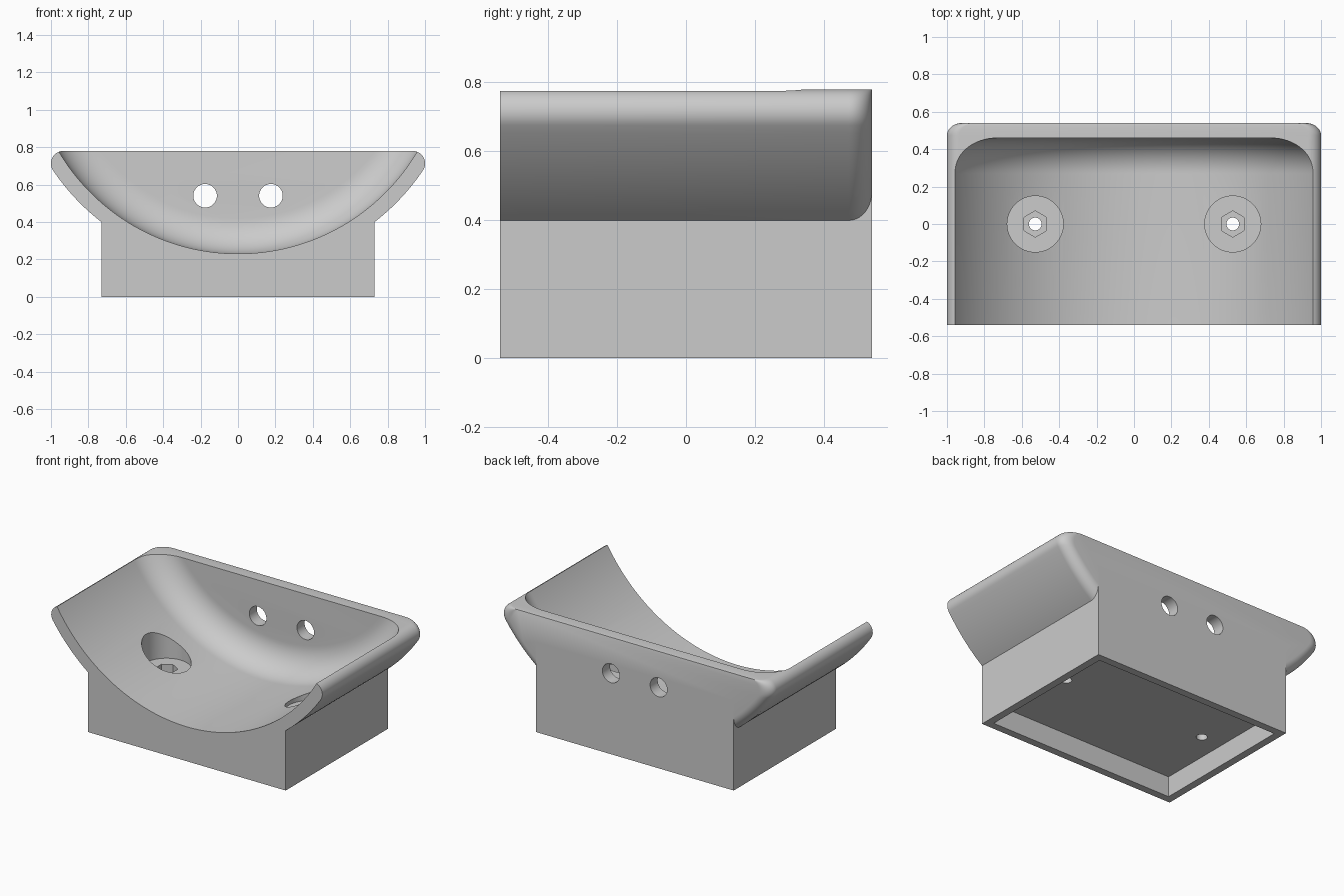
import bpy, bmesh
from math import sin, cos, pi, sqrt, atan2, acos

cube = bpy.data.objects.get("Cube")
if cube:
    bpy.data.objects.remove(cube)

AXIS_Z, TOP = 1.343, 0.78        # cradle arc centre height, rim height
R_OUT, R_IN = 1.193, 1.113       # outer and inner cradle radii
FRONT, BACK, WALL = -0.54, 0.54, 0.08
EDGE, COVE = 0.067, 0.19         # outer edge rounding, inner cove radius

grey = bpy.data.materials.new("light grey")
grey.use_nodes = True
grey.diffuse_color = (0.6, 0.6, 0.6, 1)
grey.node_tree.nodes["Principled BSDF"].inputs["Base Color"].default_value = (0.6, 0.6, 0.6, 1)


def make_object(name, bm):
    bmesh.ops.recalc_face_normals(bm, faces=bm.faces)
    mesh = bpy.data.meshes.new(name)
    bm.to_mesh(mesh)
    bm.free()
    mesh.materials.append(grey)
    ob = bpy.data.objects.new(name, mesh)
    bpy.context.collection.objects.link(ob)
    return ob


def loft(name, sections):
    """Skin closed (x, z) profiles placed at successive y positions."""
    bm = bmesh.new()
    rings = [[bm.verts.new((x, y, z)) for x, z in pts] for y, pts in sections]
    n = len(rings[0])
    for a, b in zip(rings, rings[1:]):
        for i in range(n):
            j = (i + 1) % n
            bm.faces.new((a[i], a[j], b[j], b[i]))
    bm.faces.new(rings[0])
    bm.faces.new(rings[-1])
    return make_object(name, bm)


def box(name, x, y, z0, z1):
    return loft(name, [(s * y, [(-x, z0), (x, z0), (x, z1), (-x, z1)]) for s in (-1, 1)])


def prism(name, radius, sides, x, z0, z1):
    """Vertical prism with one corner pointing along y."""
    bm = bmesh.new()
    ring = [bm.verts.new((x + radius * sin(2 * pi * i / sides),
                          radius * cos(2 * pi * i / sides), z0)) for i in range(sides)]
    base = bm.faces.new(ring)
    top = bmesh.ops.extrude_face_region(bm, geom=[base])["geom"]
    for v in top:
        if isinstance(v, bmesh.types.BMVert):
            v.co.z = z1
    return make_object(name, bm)


def outer_profile(inset):
    """Cradle underside arc with a rounded rim on each side."""
    radius = R_OUT - inset
    cz = TOP - EDGE
    cx = sqrt((radius - EDGE) ** 2 - (AXIS_Z - cz) ** 2)
    end = atan2(cz - AXIS_Z, cx)
    half = [(radius * cos(a), AXIS_Z + radius * sin(a))
            for a in (-pi / 2 + (end + pi / 2) * i / 40 for i in range(41))]
    half += [(cx + EDGE * cos(a), cz + EDGE * sin(a))
             for a in (end + (pi / 2 - end) * i / 12 for i in range(1, 13))]
    return [(-x, z) for x, z in reversed(half[1:])] + half


def inner_profile(inset):
    """Hollow arc, carried a little above the rim."""
    radius, high = R_IN - inset, TOP + 0.1
    span = acos((AXIS_Z - high) / radius)
    return [(radius * sin(a), AXIS_Z - radius * cos(a))
            for a in (span * i / 48 for i in range(-48, 49))]


def rounded_end(profile, start, end, radius, steps):
    """Sections that curve inwards towards the back end."""
    out = [(start, profile(0))]
    for i in range(steps + 1):
        a = pi / 2 * i / steps
        out.append((end - radius + radius * sin(a), profile(radius * (1 - cos(a)))))
    return out


def combine(target, tool, operation):
    mod = target.modifiers.new(tool.name, "BOOLEAN")
    mod.operation, mod.object, mod.solver = operation, tool, "EXACT"
    bpy.context.view_layer.objects.active = target
    bpy.ops.object.modifier_apply(modifier=mod.name)
    bpy.data.objects.remove(tool)


# Cradle shell on a rectangular pedestal
body = loft("cradle_body", rounded_end(outer_profile, FRONT, BACK, EDGE, 10))
combine(body, box("pedestal", 0.73, BACK, 0, 0.6), "UNION")

# Hollow open at the front, and the recess under the pedestal
combine(body, loft("hollow", rounded_end(inner_profile, FRONT - 0.1, BACK - WALL, COVE, 16)),
        "DIFFERENCE")
combine(body, box("base_recess", 0.68, BACK - 0.05, -0.1, 0.136), "DIFFERENCE")

for side in (-1, 1):
    # Counterbored bolt hole with a hexagonal seat
    x = side * 0.528
    combine(body, prism("counterbore", 0.15, 64, x, 0.27, 0.9), "DIFFERENCE")
    combine(body, prism("hex_seat", 0.07, 6, x, 0.2, 0.4), "DIFFERENCE")
    combine(body, prism("bolt_hole", 0.034, 32, x, 0.05, 0.3), "DIFFERENCE")
    # Round hole through the back wall
    circle = [(side * 0.176 + 0.063 * cos(pi * i / 24), 0.54 + 0.063 * sin(pi * i / 24))
              for i in range(48)]
    combine(body, loft("wall_hole", [(0.3, circle), (0.7, circle)]), "DIFFERENCE")

bpy.ops.object.select_all(action="DESELECT")
body.select_set(True)
bpy.context.view_layer.objects.active = body
bpy.ops.object.shade_smooth_by_angle(angle=pi / 6)
